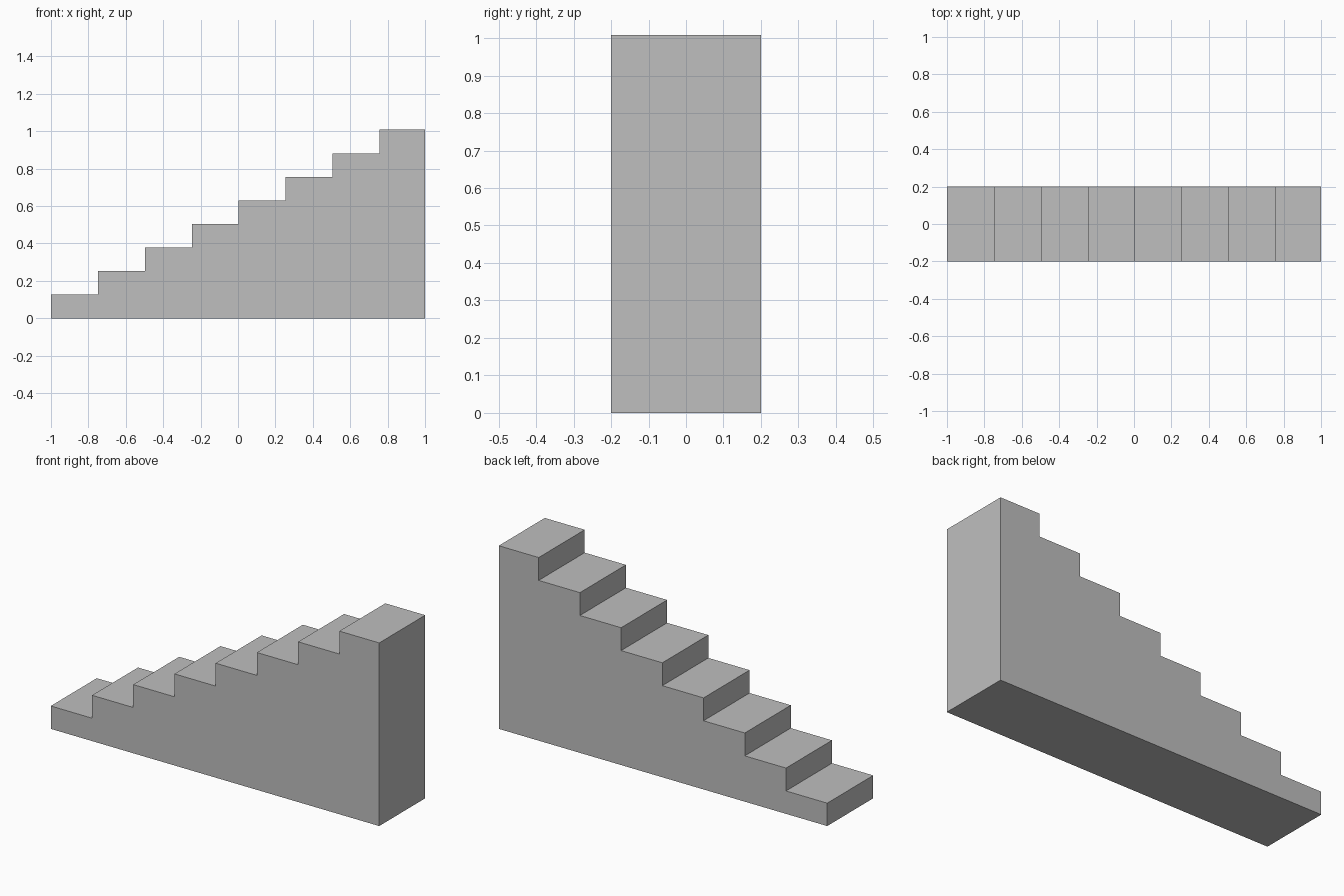
import bpy
import bmesh

cube = bpy.data.objects.get("Cube")
if cube:
    bpy.data.objects.remove(cube, do_unlink=True)

STEPS = 8
TREAD = 0.251
RISER = 0.126
HALF_WIDTH = 0.2

# Single plain grey
grey = bpy.data.materials.new("light_grey")
grey.use_nodes = True
colour = (0.52, 0.52, 0.52, 1)
grey.diffuse_color = colour
grey.node_tree.nodes["Principled BSDF"].inputs["Base Color"].default_value = colour

# Stepped side profile, climbing towards +x
profile = [(-1, 0)]
for i in range(STEPS):
    top = RISER * (i + 1)
    profile += [(-1 + TREAD * i, top), (min(-1 + TREAD * (i + 1), 1), top)]
profile.append((1, 0))

# Solid staircase: the profile extruded across the width
bm = bmesh.new()
side = bm.faces.new([bm.verts.new((x, -HALF_WIDTH, z)) for x, z in profile])
extruded = bmesh.ops.extrude_face_region(bm, geom=[side], use_keep_orig=True)
moved = [v for v in extruded["geom"] if isinstance(v, bmesh.types.BMVert)]
bmesh.ops.translate(bm, verts=moved, vec=(0, 2 * HALF_WIDTH, 0))
bmesh.ops.recalc_face_normals(bm, faces=bm.faces)

mesh = bpy.data.meshes.new("staircase")
bm.to_mesh(mesh)
bm.free()
mesh.materials.append(grey)
staircase = bpy.data.objects.new("staircase", mesh)
bpy.context.collection.objects.link(staircase)
